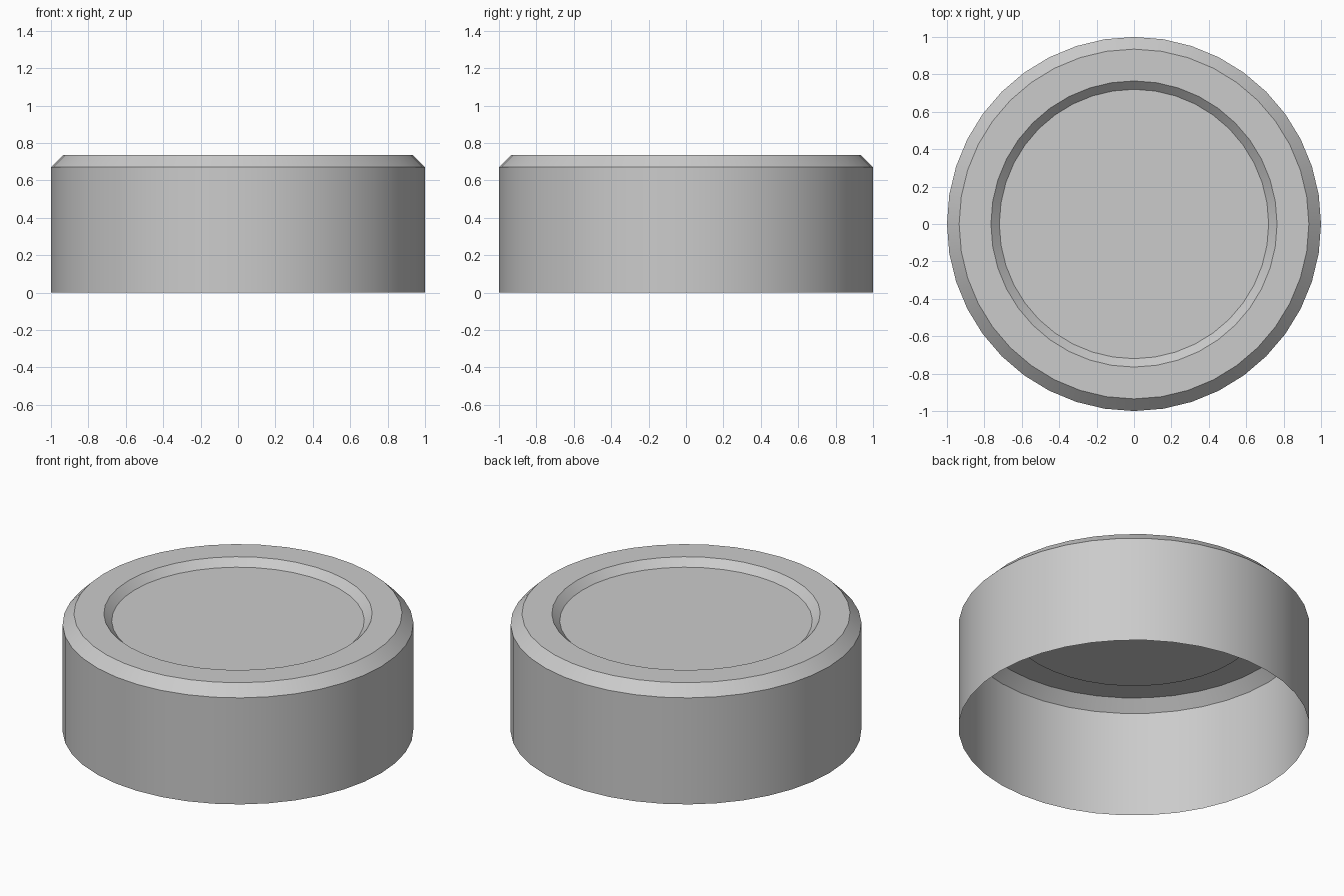
import bpy
import bmesh
import math

cube = bpy.data.objects.get("Cube")
if cube:
    bpy.data.objects.remove(cube, do_unlink=True)

SIDES = 40

# Plain grey finish
grey = bpy.data.materials.new("plain_grey")
grey.use_nodes = True
colour = (0.6, 0.6, 0.6, 1.0)
grey.diffuse_color = colour
grey.node_tree.nodes["Principled BSDF"].inputs["Base Color"].default_value = colour

# Cap profile (radius, height): open bottom, wall, chamfer, rim, recess slope
profile = [(1.0, 0.0), (1.0, 0.67), (0.935, 0.735), (0.765, 0.735), (0.72, 0.69)]

bm = bmesh.new()
rings = []
for radius, height in profile:
    ring = []
    for i in range(SIDES):
        a = 2 * math.pi * i / SIDES
        ring.append(bm.verts.new((radius * math.cos(a), radius * math.sin(a), height)))
    rings.append(ring)

# Thin shell between neighbouring rings
for low, high in zip(rings, rings[1:]):
    for i in range(SIDES):
        j = (i + 1) % SIDES
        bm.faces.new((low[i], low[j], high[j], high[i]))

# Flat recessed top panel
bm.faces.new(rings[-1])

mesh = bpy.data.meshes.new("cap")
bm.to_mesh(mesh)
bm.free()
mesh.materials.append(grey)
cap = bpy.data.objects.new("cap", mesh)
bpy.context.collection.objects.link(cap)

# Smooth round the wall, sharp at the chamfers
bpy.ops.object.select_all(action='DESELECT')
cap.select_set(True)
bpy.context.view_layer.objects.active = cap
bpy.ops.object.shade_smooth_by_angle(angle=math.radians(30))
